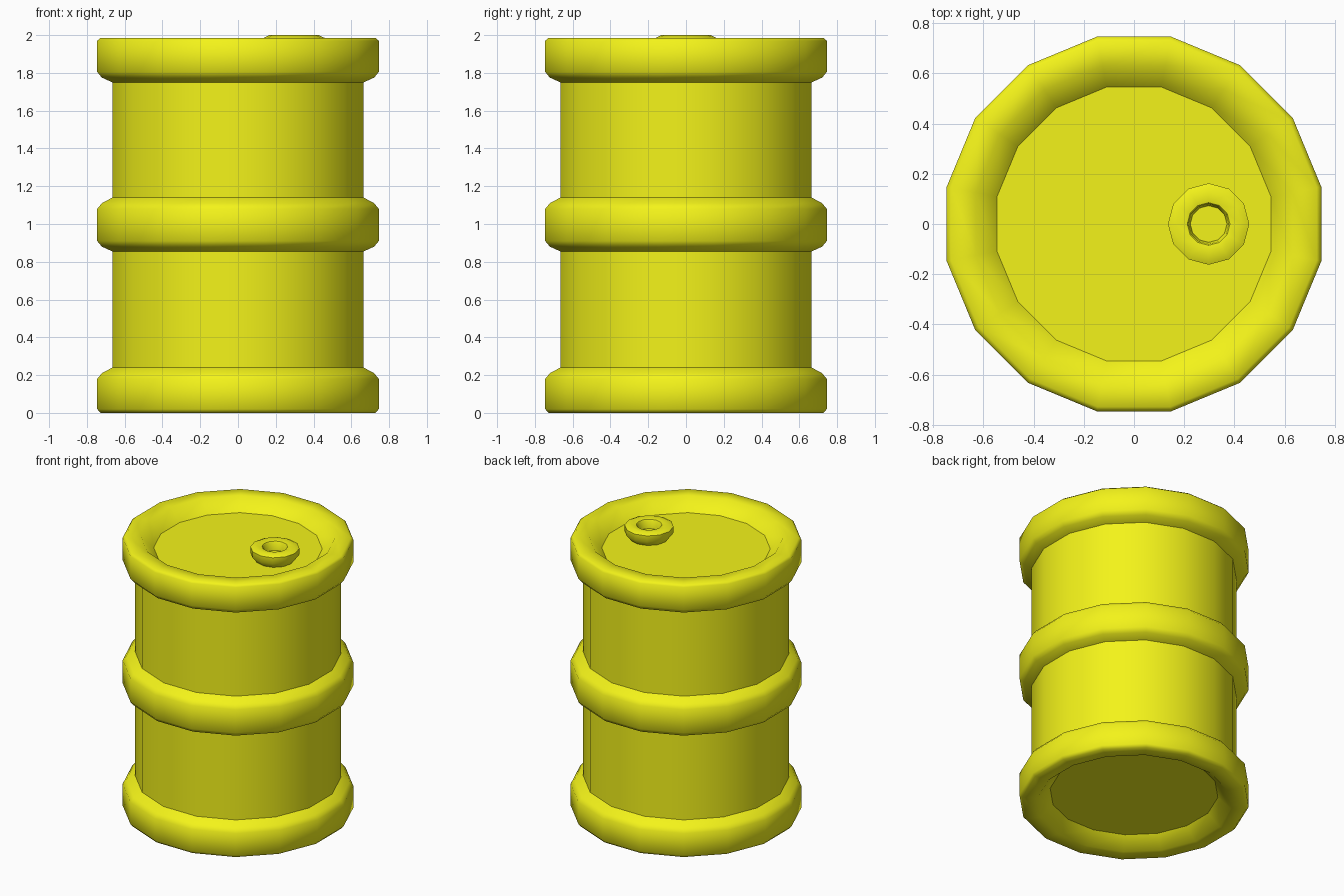
import bpy, bmesh, math

if "Cube" in bpy.data.objects:
    bpy.data.objects.remove(bpy.data.objects["Cube"])

yellow = bpy.data.materials.new("yellow_paint")
yellow.diffuse_color = (0.9, 0.9, 0.01, 1)
yellow.use_nodes = True
yellow.node_tree.nodes["Principled BSDF"].inputs["Base Color"].default_value = yellow.diffuse_color


def lathe(name, profile, sides, start=0.0, center=(0, 0), angle=50):
    """Revolve (radius, z) points around z; radius 0 closes to a pole."""
    bm = bmesh.new()
    rings = []
    for r, z in profile:
        n = 1 if r == 0 else sides
        rings.append([bm.verts.new((center[0] + r * math.cos(start + math.tau * i / sides),
                                    center[1] + r * math.sin(start + math.tau * i / sides), z))
                      for i in range(n)])
    for a, b in zip(rings, rings[1:]):
        for i in range(sides):
            j = (i + 1) % sides
            quad = [a[i % len(a)], a[j % len(a)], b[j % len(b)], b[i % len(b)]]
            bm.faces.new(list(dict.fromkeys(quad)))
    mesh = bpy.data.meshes.new(name)
    bm.to_mesh(mesh)
    bm.free()
    mesh.materials.append(yellow)
    obj = bpy.data.objects.new(name, mesh)
    bpy.context.collection.objects.link(obj)
    bpy.ops.object.select_all(action='DESELECT')
    obj.select_set(True)
    bpy.context.view_layer.objects.active = obj
    bpy.ops.object.shade_smooth_by_angle(angle=math.radians(angle))
    return obj


SIDES = 16
HALF = math.pi / SIDES
BODY, RING, LID, CREST = 0.678, 0.76, 0.556, 0.642

# Barrel shell: three rolled hoops joined by straight walls
lathe("barrel_shell", [
    (LID, 0.08), (CREST, 0.0), (0.742, 0.0), (RING, 0.02), (RING, 0.18), (0.735, 0.21), (BODY, 0.24),
    (BODY, 0.855), (0.735, 0.88), (RING, 0.91), (RING, 1.08), (0.735, 1.11), (BODY, 1.14),
    (BODY, 1.75), (0.735, 1.775), (RING, 1.805), (RING, 1.97), (0.742, 1.985), (CREST, 1.985),
    (LID, 1.90)], SIDES, HALF)

# Recessed flat ends
lathe("top_lid", [(LID, 1.90), (0, 1.90)], SIDES, HALF)
lathe("bottom_lid", [(0, 0.08), (LID, 0.08)], SIDES, HALF)

# Filler cap with a central well
lathe("filler_cap", [
    (0.125, 1.895), (0.162, 1.94), (0.162, 1.985), (0.13, 2.0), (0.085, 1.992),
    (0.08, 1.985), (0.073, 1.93), (0, 1.93)], 12, 0, (0.297, 0), 40)
